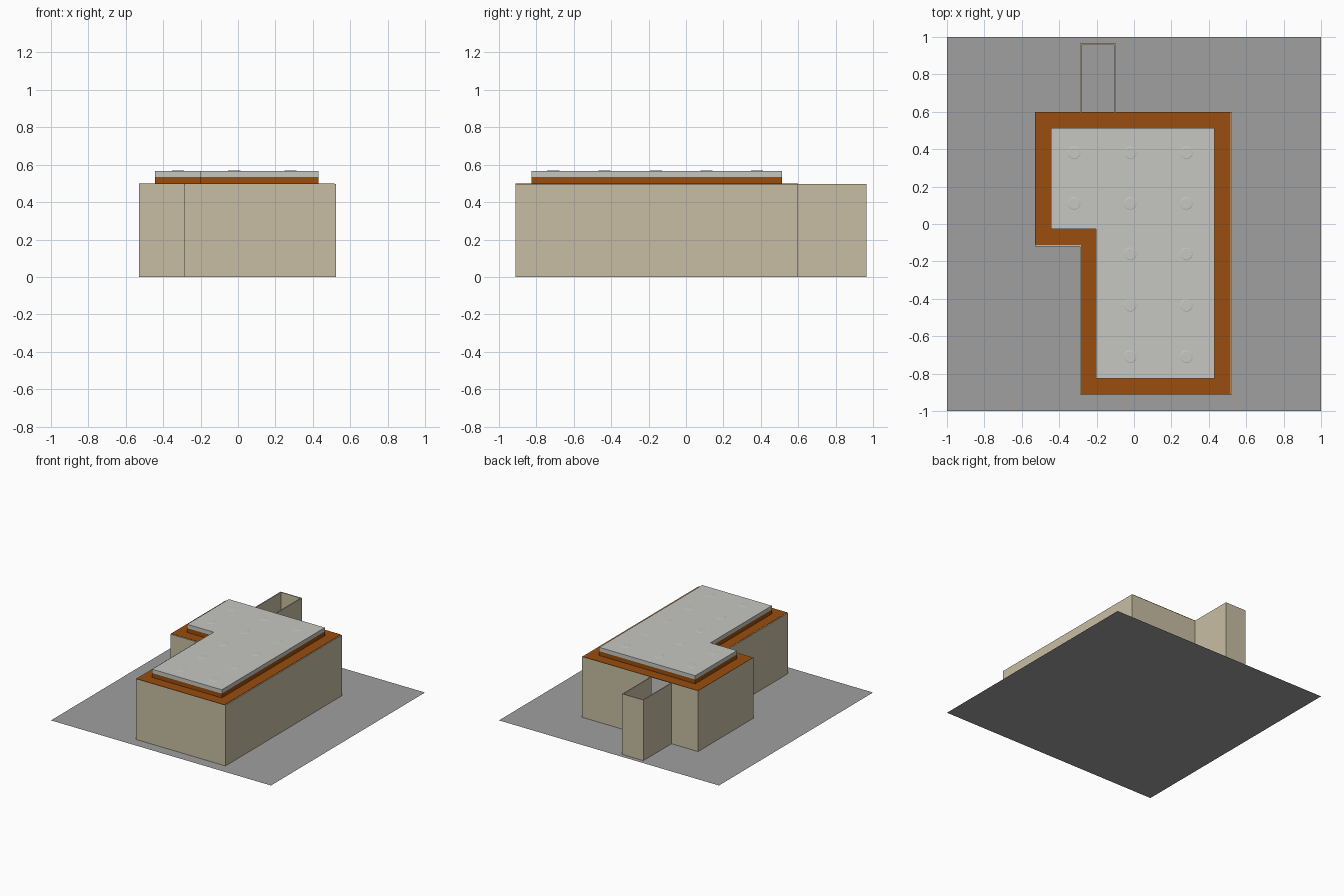
import bpy, bmesh
from mathutils import Vector

if "Cube" in bpy.data.objects:
    bpy.data.objects.remove(bpy.data.objects["Cube"])


def material(name, rgb):
    m = bpy.data.materials.new(name)
    m.diffuse_color = (*rgb, 1)
    m.use_nodes = True
    m.node_tree.nodes["Principled BSDF"].inputs["Base Color"].default_value = m.diffuse_color
    return m


BEIGE = material("beige plaster", (0.578, 0.515, 0.366))
BROWN = material("orange brown", (0.319, 0.074, 0.004))
PALE = material("pale grey", (0.565, 0.571, 0.533))
GREY = material("ground grey", (0.352, 0.352, 0.352))


def finish(name, bm, mat):
    me = bpy.data.meshes.new(name)
    bmesh.ops.recalc_face_normals(bm, faces=bm.faces)
    bm.to_mesh(me)
    bm.free()
    me.materials.append(mat)
    ob = bpy.data.objects.new(name, me)
    bpy.context.collection.objects.link(ob)
    return ob


def inset(pts, d):
    """Offset a counter-clockwise right-angled outline inward."""
    out = []
    for i, p in enumerate(pts):
        p, a, b = Vector(p), Vector(pts[i - 1]), Vector(pts[(i + 1) % len(pts)])
        u, v = (p - a).normalized(), (b - p).normalized()
        out.append(tuple(p + d * Vector((-u.y - v.y, u.x + v.x))))
    return out


def slab(name, pts, z0, z1, mat):
    bm = bmesh.new()
    f = bm.faces.new([bm.verts.new((x, y, z0)) for x, y in pts])
    top = bmesh.ops.extrude_face_region(bm, geom=[f], use_keep_orig=True)
    moved = [g for g in top["geom"] if isinstance(g, bmesh.types.BMVert)]
    bmesh.ops.translate(bm, verts=moved, vec=(0, 0, z1 - z0))
    return finish(name, bm, mat)


def wall(name, pts, thick, z0, z1, mat):
    """Hollow wall loop: outer skin, rim and inner skin."""
    bm = bmesh.new()
    inner = inset(pts, thick)
    rings = [[bm.verts.new((x, y, z)) for x, y in loop]
             for loop, z in ((pts, z0), (pts, z1), (inner, z1), (inner, z0))]
    n = len(pts)
    for a in range(3):
        for i in range(n):
            j = (i + 1) % n
            bm.faces.new((rings[a][i], rings[a][j], rings[a + 1][j], rings[a + 1][i]))
    return finish(name, bm, mat)


# ground sheet
bm = bmesh.new()
bmesh.ops.create_grid(bm, x_segments=1, y_segments=1, size=1.0)
finish("ground_sheet", bm, GREY)

# outer wall, including the open-topped rear annex
outline = [(-0.53, -0.12), (-0.29, -0.12), (-0.29, -0.912), (0.525, -0.912),
           (0.525, 0.60), (-0.095, 0.60), (-0.095, 0.965), (-0.288, 0.965),
           (-0.288, 0.60), (-0.53, 0.60)]
wall("outer_wall", outline, 0.008, 0.0, 0.498, BEIGE)

# roof border, raised step and pale roof deck
border = [(-0.53, -0.112), (-0.283, -0.112), (-0.283, -0.912), (0.516, -0.912),
          (0.516, 0.60), (-0.53, 0.60)]
deck = [(-0.443, -0.027), (-0.203, -0.027), (-0.203, -0.825), (0.43, -0.825),
        (0.43, 0.513), (-0.443, 0.513)]
slab("roof_border", border, 0.496, 0.5, BROWN)
slab("roof_step", deck, 0.5, 0.535, BROWN)
slab("roof_deck", deck, 0.535, 0.567, PALE)

# barely raised round caps on the deck
bm = bmesh.new()
for x in (-0.32, -0.02, 0.28):
    for y in (-0.71, -0.435, -0.16, 0.11, 0.38):
        if x < -0.2 and y < 0:
            continue
        c = bmesh.ops.create_cone(bm, cap_ends=True, segments=12, radius1=0.036,
                                  radius2=0.03, depth=0.002)
        bmesh.ops.translate(bm, verts=c["verts"], vec=(x, y, 0.5675))
finish("roof_caps", bm, PALE)
